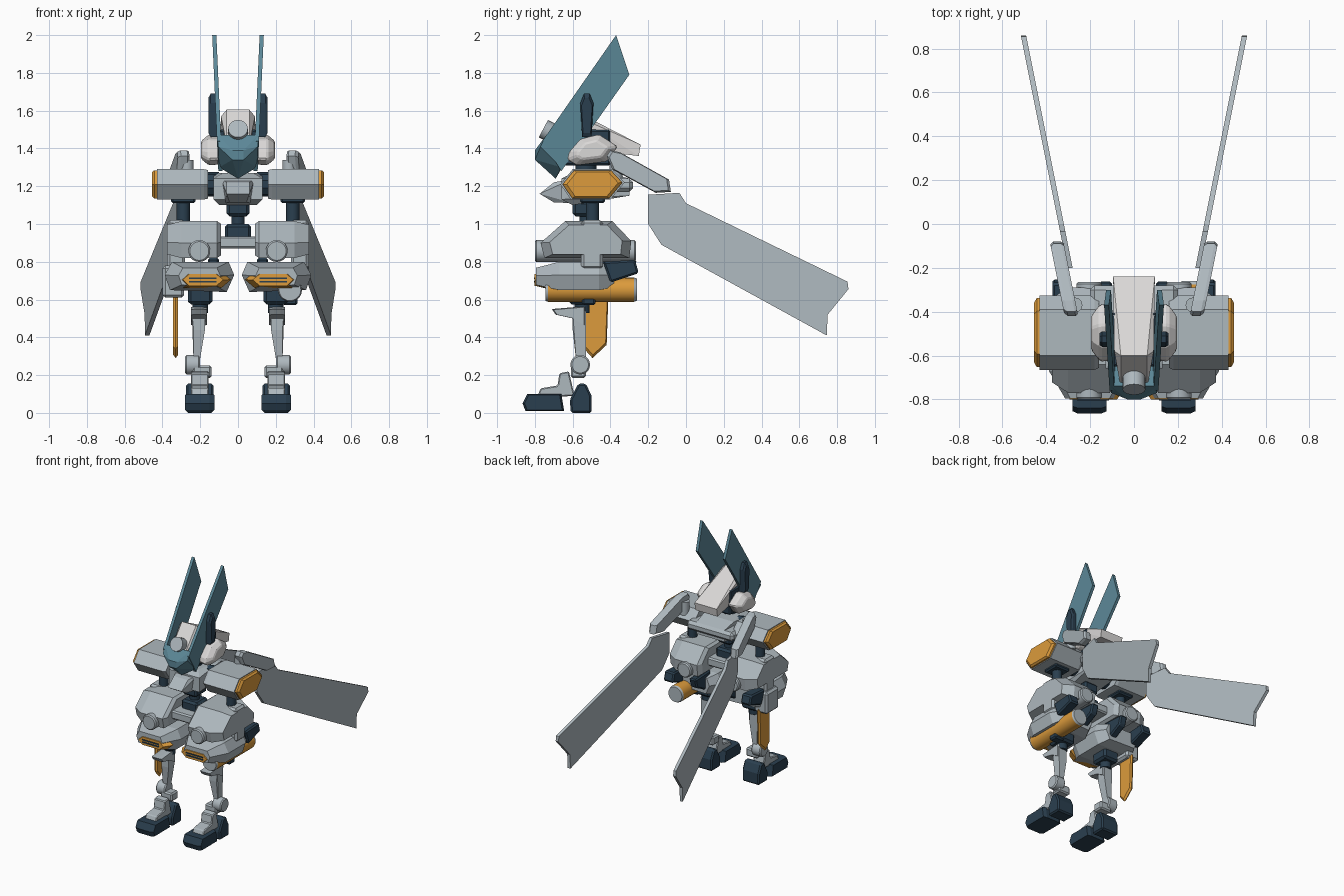
import bpy, bmesh, math
from mathutils import Vector, Matrix

cube = bpy.data.objects.get("Cube")
if cube:
    bpy.data.objects.remove(cube, do_unlink=True)


def material(name, *rgb):
    linear = [((c / 255 + .055) / 1.055) ** 2.4 for c in rgb] + [1]
    mat = bpy.data.materials.new(name)
    mat.use_nodes = True
    mat.diffuse_color = linear
    shader = next(n for n in mat.node_tree.nodes if n.type == 'BSDF_PRINCIPLED')
    shader.inputs["Base Color"].default_value = linear
    return mat


grey = material("armour_grey", 174, 184, 190)
white = material("head_white", 218, 216, 215)
teal = material("visor_teal", 92, 136, 152)
navy = material("joint_navy", 42, 63, 79)
gold = material("accent_gold", 220, 155, 60)


def finish(name, mat, bm, pair=False, bevel=0, smooth=False):
    bmesh.ops.recalc_face_normals(bm, faces=bm.faces)
    mesh = bpy.data.meshes.new(name)
    bm.to_mesh(mesh)
    bm.free()
    mesh.materials.append(mat)
    obj = bpy.data.objects.new(name, mesh)
    bpy.context.collection.objects.link(obj)
    if bevel:
        mod = obj.modifiers.new("edge_bevel", 'BEVEL')
        mod.width, mod.segments, mod.limit_method = bevel, 1, 'ANGLE'
    if pair:
        mod = obj.modifiers.new("left_right", 'MIRROR')
        mod.use_mirror_merge = False
    if smooth:
        bpy.ops.object.select_all(action='DESELECT')
        obj.select_set(True)
        bpy.context.view_layer.objects.active = obj
        bpy.ops.object.shade_smooth_by_angle(angle=math.radians(40))
    return obj


def hull(name, mat, points, **options):
    """Faceted solid wrapped around a few points."""
    bm = bmesh.new()
    for p in points:
        bm.verts.new(p)
    bmesh.ops.convex_hull(bm, input=bm.verts[:])
    bmesh.ops.dissolve_limit(bm, angle_limit=.02, verts=bm.verts[:], edges=bm.edges[:])
    return finish(name, mat, bm, **options)


def both(points):
    return points + [(-x, y, z) for x, y, z in points]


def loft(name, mat, axis, profile, stations, lean=None, **options):
    """Profile in the two other axes, swept through (position, scale) stations."""
    bm, rings = bmesh.new(), []
    mid = [(min(c) + max(c)) / 2 for c in zip(*profile)]
    for pos, scale in stations:
        ring = []
        for p in profile:
            co = [m + (v - m) * scale for v, m in zip(p, mid)]
            co.insert("xyz".index(axis), pos)
            if lean:
                co[0] += lean(co)
            ring.append(bm.verts.new(co))
        rings.append(ring)
    bm.faces.new(rings[0])
    bm.faces.new(rings[-1])
    for a, b in zip(rings, rings[1:]):
        for i in range(len(a)):
            j = (i + 1) % len(a)
            bm.faces.new((a[i], a[j], b[j], b[i]))
    return finish(name, mat, bm, **options)


def box(name, mat, xs, ys, zs, bevel=.01, **options):
    corners = [(x, y, z) for x in xs for y in ys for z in zs]
    return hull(name, mat, corners, bevel=bevel, **options)


def rod(name, mat, start, end, r, tip=None, sides=20, **options):
    start, end = Vector(start), Vector(end)
    turn = (end - start).to_track_quat('Z', 'Y').to_matrix().to_4x4()
    bm = bmesh.new()
    bmesh.ops.create_cone(bm, cap_ends=True, segments=sides, radius1=r,
                          radius2=r if tip is None else tip, depth=(end - start).length,
                          matrix=Matrix.Translation((start + end) / 2) @ turn)
    return finish(name, mat, bm, smooth=sides > 10, **options)


def flat(a, b):
    return [(a, 1), (b, 1)]


# Head: visor wedge, swept blades, crest, lens, horns and cheeks
loft("visor_blade", teal, "x", [(-.37, 2), (-.3, 1.79), (-.66, 1.28), (-.76, 1.44)],
     flat(.092, .114), lean=lambda c: .045 * (c[2] - 1.5), pair=True)
hull("visor_front", teal, both([(.105, -.74, 1.47), (.105, -.77, 1.41), (.1, -.66, 1.3),
     (.03, -.8, 1.39), (.03, -.8, 1.34), (0, -.69, 1.24), (.1, -.62, 1.36)]))
hull("head_crest", white, both([(.095, -.24, 1.42), (.095, -.25, 1.36), (.06, -.6, 1.605),
     (.09, -.58, 1.57), (.06, -.75, 1.42), (.08, -.45, 1.4)]))
box("head_core", navy, (-.1, .1), (-.65, -.4), (1.31, 1.5))
rod("forehead_lens", grey, (0, -.68, 1.465), (0, -.755, 1.505), .052)
loft("head_horn", navy, "x", [(-.56, 1.64), (-.54, 1.69), (-.51, 1.69), (-.49, 1.64),
     (-.5, 1.46), (-.55, 1.46)], [(.105, 1), (.145, 1), (.157, .8)], pair=True)
for step in range(3):
    box("horn_vent", navy, (.1, .118), (-.53, -.49), (1.6 + step * .025, 1.615 + step * .025),
        bevel=0, pair=True)
loft("cheek_guard", white, "x", [(-.63, 1.34), (-.62, 1.38), (-.56, 1.45), (-.46, 1.475),
     (-.36, 1.41), (-.42, 1.33), (-.58, 1.31)], [(.1, .95), (.155, 1), (.195, .6)],
     bevel=.008, pair=True)

# Neck, chest and waist
rod("neck", navy, (0, -.53, 1.2), (0, -.53, 1.36), .055, sides=12)
hull("chest", grey, both([(.13, -.66, 1.24), (.13, -.66, 1.13), (.1, -.6, 1.1), (.13, -.4, 1.27),
     (.12, -.3, 1.24), (.12, -.3, 1.15), (.08, -.6, 1.27)]))
hull("chest_prow", grey, both([(.06, -.775, 1.16), (.06, -.7, 1.22), (.045, -.7, 1.115),
     (.09, -.6, 1.24), (.07, -.6, 1.11)]))
box("back_plate", grey, (-.2, .2), (-.42, -.28), (1.17, 1.24), bevel=.02)
rod("shoulder_axle", navy, (.1, -.5, 1.21), (.19, -.5, 1.21), .065, sides=10, pair=True)
box("waist_upper", navy, (-.06, .06), (-.6, -.46), (1.04, 1.12), bevel=.015)
rod("waist_column", navy, (0, -.53, .95), (0, -.53, 1.06), .035)
box("waist_base", navy, (-.07, .07), (-.6, -.46), (.91, 1), bevel=.015)

# Shoulders with gold end caps
shoulder = [(-.665, 1.21), (-.6, 1.29), (-.39, 1.29), (-.325, 1.22), (-.4, 1.13), (-.61, 1.13)]
loft("shoulder_block", grey, "x", shoulder, [(.16, .95), (.18, 1), (.43, 1)], pair=True)
loft("shoulder_cap", gold, "x", shoulder, [(.42, .93), (.443, .93), (.456, .8)], pair=True)

# Arms
box("upper_arm_socket", navy, (.225, .355), (-.56, -.43), (1.11, 1.17), pair=True)
rod("upper_arm", navy, (.29, -.495, .95), (.29, -.495, 1.13), .035, sides=12, pair=True)
box("forearm", grey, (.28, .375), (-.555, -.44), (.76, 1.02), bevel=.015, pair=True)

# Hips and cross cylinders
loft("hip_block", grey, "x", [(-.77, .9), (-.64, 1.015), (-.39, 1.015), (-.29, .91), (-.3, .82),
     (-.75, .82)], [(.09, .85), (.11, 1), (.3, 1), (.375, .8)], pair=True)
box("hip_bridge", grey, (-.12, .12), (-.68, -.4), (.87, .935), pair=False)
rod("hip_cylinder", grey, (.205, -.8, .857), (.205, -.265, .857), .058, bevel=.008, pair=True)

# Weapon pods with gold vents
pod = [(.02, .73), (.05, .8), (.35, .8), (.388, .73), (.36, .65), (.06, .64)]
loft("arm_pod", grey, "y", pod, [(-.795, .6), (-.67, 1), (-.46, 1), (-.38, .75)], pair=True)
loft("pod_vent", gold, "y", [(.04, .705), (.09, .745), (.285, .745), (.33, .705),
     (.285, .662), (.09, .662)], [(-.801, .74), (-.74, 1.02)], pair=True)
for height in (.69, .708):
    box("vent_slot", navy, (.115, .26), (-.806, -.798), (height, height + .009), bevel=0, pair=True)
loft("pod_rear", navy, "x", [(-.44, .8), (-.27, .81), (-.25, .74), (-.4, .69)],
     flat(.29, .372), bevel=.01, pair=True)
loft("pod_inner_rear", navy, "x", [(-.45, .82), (-.26, .81), (-.28, .74), (-.42, .67)],
     flat(.1, .16), bevel=.01, pair=True)

# Barrel under the left pod, blade under the right pod
rod("barrel", gold, (.275, -.73, .652), (.275, -.275, .652), .064)
for end, tip in ((-.73, -.745), (-.275, -.26)):
    rod("barrel_cap", grey, (.275, end, .652), (.275, tip, .652), .064, tip=.058)
box("barrel_grip", navy, (.235, .315), (-.55, -.48), (.57, .7))
box("blade_mount", grey, (-.4, -.285), (-.57, -.42), (.61, .78), bevel=.015)
loft("hand_blade", gold, "x", [(-.54, .64), (-.54, .34), (-.495, .29), (-.42, .36), (-.41, .64)],
     [(-.343, .9), (-.33, 1), (-.317, .9)])

# Legs
box("leg_socket", navy, (.135, .265), (-.62, -.48), (.575, .66), bevel=.015, pair=True)
rod("hip_joint", navy, (.2, -.55, .53), (.2, -.55, .6), .04, sides=12, pair=True)
loft("knee_guard", grey, "x", [(-.71, .55), (-.53, .565), (-.53, .46), (-.6, .5), (-.69, .52)],
     [(.165, .9), (.19, 1), (.225, 1), (.25, .9)], pair=True)
hull("shin", grey, [(x, y, z) for z, xs, ys in ((.54, (.175, .245), (-.6, -.53)),
     (.44, (.175, .235), (-.6, -.53)), (.26, (.205, .235), (-.58, -.53)))
     for x in xs for y in ys], pair=True)
rod("ankle_ball", grey, (.2, -.56, .255), (.28, -.56, .255), .052, pair=True, bevel=.008)
box("ankle_block", grey, (.14, .24), (-.61, -.53), (.185, .25), pair=True)

# Feet
loft("instep", grey, "x", [(-.79, .08), (-.77, .13), (-.68, .145), (-.67, .21), (-.62, .22),
     (-.59, .09)], flat(.155, .25), bevel=.006, pair=True)
loft("toe", navy, "x", [(-.865, .05), (-.84, .1), (-.66, .1), (-.645, .01), (-.85, .01)],
     [(.125, .9), (.15, 1), (.255, 1), (.28, .9)], pair=True)
loft("heel", navy, "x", [(-.61, 0), (-.615, .07), (-.57, .155), (-.53, .155), (-.5, .09),
     (-.5, 0)], flat(.13, .275), bevel=.01, pair=True)


# Wing arms and long wing plates
def splay(c):
    return .2 * c[1]


loft("wing_arm", grey, "x", [(-.42, 1.36), (-.4, 1.39), (-.35, 1.38), (-.09, 1.235),
     (-.08, 1.17), (-.16, 1.165), (-.39, 1.29)], [(.338, .94), (.35, 1), (.385, 1), (.4, .92)],
     lean=splay, pair=True)
rod("wing_pivot", grey, (.27, -.37, 1.24), (.27, -.37, 1.34), .035, sides=12, pair=True)
loft("wing_plate", grey, "x", [(-.2, 1.155), (-.035, 1.165), (0, 1.11), (.855, .695),
     (.86, .655), (.75, .52), (.745, .41), (-.13, .89), (-.2, 1)], flat(.32, .344),
     lean=splay, pair=True)
